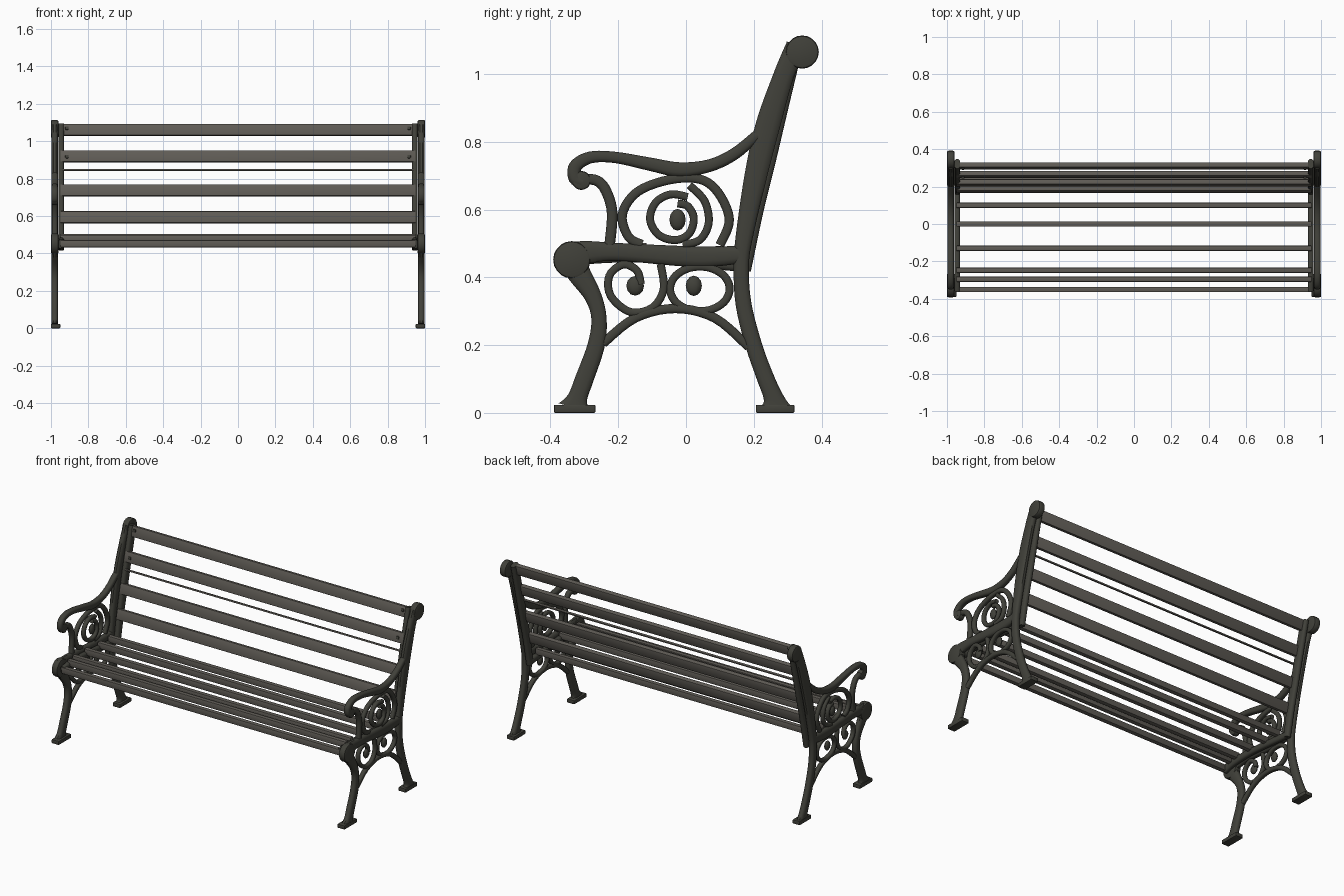
import bpy, bmesh, math
from mathutils import Matrix, Vector

if "Cube" in bpy.data.objects:
    bpy.data.objects.remove(bpy.data.objects["Cube"])


def material(name, rgb):
    m = bpy.data.materials.new(name)
    m.diffuse_color = (*rgb, 1)
    m.use_nodes = True
    m.node_tree.nodes["Principled BSDF"].inputs["Base Color"].default_value = m.diffuse_color
    return m


IRON = material("dark iron", (0.052, 0.052, 0.042))
WOOD = material("grey brown slat", (0.115, 0.106, 0.092))


def finish(name, bm, mat, mirror=True):
    bmesh.ops.recalc_face_normals(bm, faces=bm.faces)
    me = bpy.data.meshes.new(name)
    bm.to_mesh(me)
    bm.free()
    me.materials.append(mat)
    me.shade_smooth()
    me.set_sharp_from_angle(angle=math.radians(40))
    ob = bpy.data.objects.new(name, me)
    bpy.context.collection.objects.link(ob)
    if mirror:
        ob.modifiers.new("other end", 'MIRROR')
    return ob


def smooth_path(pts, closed, steps=5):
    """Catmull-Rom through (y, z, half width) points"""
    p = [Vector(q) for q in pts]
    n = len(p)
    out = []
    for i in range(n if closed else n - 1):
        if closed:
            a, b, c, d = (p[(i + k) % n] for k in (-1, 0, 1, 2))
        else:
            a, b, c, d = p[max(i - 1, 0)], p[i], p[i + 1], p[min(i + 2, n - 1)]
        for s in range(steps):
            t = s / steps
            out.append(0.5 * (2 * b + (c - a) * t + (2 * a - 5 * b + 4 * c - d) * t * t
                              + (3 * b - a - 3 * c + d) * t ** 3))
    if not closed:
        out.append(p[-1])
    return out


def sweep(name, pts, width=None, x=0.98, hx=0.018, closed=False, sides=12):
    """Rounded bar following a path in the side plane"""
    if width:
        pts = [(*q, width) for q in pts]
    path = smooth_path(pts, closed)
    n = len(path)
    bm = bmesh.new()
    rings = []
    for i, q in enumerate(path):
        if closed:
            t = path[(i + 1) % n] - path[i - 1]
        else:
            t = path[min(i + 1, n - 1)] - path[max(i - 1, 0)]
        t = Vector((t.x, t.y)).normalized()
        ring = []
        for k in range(sides):
            a = math.tau * (k + 0.5) / sides
            c, s = (math.copysign(abs(v) ** 0.7, v) for v in (math.cos(a), math.sin(a)))
            ring.append(bm.verts.new((x + hx * c, q.x - t.y * q.z * s, q.y + t.x * q.z * s)))
        rings.append(ring)
    for i in range(n if closed else n - 1):
        r, r2 = rings[i], rings[(i + 1) % n]
        for k in range(sides):
            j = (k + 1) % sides
            bm.faces.new((r[k], r[j], r2[j], r2[k]))
    if not closed:
        bm.faces.new(rings[0])
        bm.faces.new(rings[-1])
    return finish(name, bm, IRON)


def knob(name, y, z, r, x=0.98, hx=0.02):
    bm = bmesh.new()
    bmesh.ops.create_cone(bm, cap_ends=True, segments=20, radius1=r, radius2=r, depth=2 * hx,
                          matrix=Matrix.Translation((x, y, z)) @ Matrix.Rotation(math.pi / 2, 4, 'Y'))
    rim = [e for e in bm.edges if any(len(f.verts) > 4 for f in e.link_faces)]
    bmesh.ops.bevel(bm, geom=rim, offset=min(hx, r) * 0.4, segments=2, affect='EDGES', profile=0.5)
    return finish(name, bm, IRON)


def bud(name, y, z, ry, rz, hx=0.014):
    bm = bmesh.new()
    bmesh.ops.create_uvsphere(bm, u_segments=10, v_segments=6, radius=1,
                              matrix=Matrix.Translation((0.98, y, z)) @ Matrix.Diagonal((hx, ry, rz, 1)))
    return finish(name, bm, IRON)


def box(name, loc, size, mat, tilt=0.0, bevel=0.004, mirror=False):
    bm = bmesh.new()
    bmesh.ops.create_cube(bm, size=1, matrix=Matrix.Translation(loc)
                          @ Matrix.Rotation(tilt, 4, 'X') @ Matrix.Diagonal((*size, 1)))
    bmesh.ops.bevel(bm, geom=bm.edges[:], offset=bevel, segments=2, affect='EDGES', profile=0.5)
    return finish(name, bm, mat, mirror)


# Main cast frame: back post with rear leg, front leg, seat rail
sweep("back_post", [(0.263, 0.015, 0.05), (0.258, 0.045, 0.03), (0.232, 0.11, 0.026),
                    (0.2, 0.2, 0.025), (0.17, 0.32, 0.024), (0.163, 0.43, 0.023),
                    (0.172, 0.52, 0.026), (0.206, 0.7, 0.034), (0.242, 0.85, 0.037),
                    (0.29, 1.0, 0.031), (0.325, 1.075, 0.034)])
knob("post_knob", 0.343, 1.065, 0.049)
sweep("front_leg", [(-0.329, 0.015, 0.05), (-0.32, 0.045, 0.03), (-0.3, 0.1, 0.028),
                    (-0.265, 0.2, 0.026), (-0.257, 0.28, 0.023), (-0.275, 0.345, 0.026),
                    (-0.315, 0.41, 0.035), (-0.335, 0.45, 0.04)])
knob("front_knob", -0.337, 0.452, 0.055)
sweep("seat_rail", [(-0.35, 0.465, 0.04), (-0.29, 0.474, 0.034), (-0.2, 0.475, 0.027),
                    (0, 0.462, 0.031), (0.09, 0.462, 0.03), (0.17, 0.468, 0.026)])
for nm, y0, y1 in (("front_foot", -0.39, -0.267), ("rear_foot", 0.206, 0.32)):
    box(nm, (0.975, (y0 + y1) / 2, 0.012), (0.05, y1 - y0, 0.024), IRON, mirror=True)

# Armrest and its curved support
sweep("armrest", [(0.21, 0.82, 0.016), (0.144, 0.765, 0.018), (0.07, 0.73, 0.019),
                  (-0.018, 0.718, 0.022), (-0.106, 0.734, 0.02), (-0.209, 0.754, 0.017),
                  (-0.282, 0.754, 0.018), (-0.326, 0.728, 0.02), (-0.327, 0.692, 0.02),
                  (-0.306, 0.68, 0.016)])
knob("armrest_curl", -0.309, 0.686, 0.028, hx=0.017)
sweep("armrest_support", [(-0.3, 0.69), (-0.262, 0.685), (-0.236, 0.655),
                          (-0.218, 0.59), (-0.226, 0.49)], 0.016, hx=0.015)

# Ornamental scrolls
sweep("upper_scroll_outer", [(-0.13, 0.497), (-0.17, 0.52), (-0.188, 0.586), (-0.144, 0.652),
                             (-0.05, 0.688), (0.04, 0.69), (0.095, 0.65), (0.128, 0.57),
                             (0.10, 0.495)], 0.014, hx=0.013)
sweep("upper_scroll_inner", [(-0.01, 0.497), (0.04, 0.51), (0.067, 0.56), (0.055, 0.625),
                             (0.01, 0.672)], 0.012, hx=0.013)
sweep("upper_scroll_spiral", [(0.005, 0.637), (-0.045, 0.645), (-0.09, 0.62), (-0.106, 0.57),
                              (-0.08, 0.525), (-0.03, 0.51), (0.01, 0.53), (0.023, 0.575),
                              (0.005, 0.61), (-0.025, 0.618)], 0.012, hx=0.013)
bud("upper_scroll_bud", -0.025, 0.57, 0.024, 0.032)
sweep("lower_scroll", [(-0.075, 0.44), (-0.066, 0.365), (-0.1, 0.31), (-0.165, 0.298),
                       (-0.222, 0.345), (-0.226, 0.405), (-0.185, 0.438), (-0.145, 0.42),
                       (-0.133, 0.38)], 0.012, hx=0.013)
bud("lower_scroll_bud", -0.15, 0.375, 0.026, 0.029)
sweep("lower_ring", [(0.041 + 0.088 * math.cos(k * math.tau / 10),
                      0.366 + 0.066 * math.sin(k * math.tau / 10)) for k in range(10)],
      0.012, hx=0.013, closed=True)
bud("lower_ring_bud", 0.023, 0.375, 0.024, 0.03)
sweep("arch_brace", [(-0.245, 0.205), (-0.15, 0.28), (-0.032, 0.308), (0.085, 0.28),
                     (0.185, 0.195)], 0.014, hx=0.014)

# Inner brackets that carry the slats
sweep("inner_back_bracket", [(0.172, 0.42, 0.02), (0.205, 0.6, 0.025), (0.24, 0.75, 0.027),
                             (0.28, 0.92, 0.027), (0.322, 1.09, 0.026)], x=0.945, hx=0.016)
sweep("inner_seat_bracket", [(-0.355, 0.45, 0.026), (-0.28, 0.463, 0.024), (-0.13, 0.463, 0.02),
                             (0.05, 0.447, 0.02), (0.17, 0.435, 0.02)], x=0.945, hx=0.016)

# Back slats, leaning with the post, plus one thin rod
TILT = -0.23
for i, (y, z) in enumerate([(0.31, 1.06), (0.265, 0.918), (0.22, 0.737), (0.185, 0.593)]):
    box(f"back_slat_{i + 1}", (0, y, z), (1.9, 0.027, 0.063), WOOD, TILT)
box("back_thin_rod", (0, 0.243, 0.846), (1.9, 0.014, 0.009), WOOD, TILT, 0.002)

# Seat slats
for i, (y, z) in enumerate([(-0.35, 0.452), (-0.295, 0.478), (-0.247, 0.485),
                            (-0.13, 0.483), (0.0, 0.474), (0.1, 0.474)]):
    box(f"seat_slat_{i + 1}", (0, y, z), (1.9, 0.028, 0.038), WOOD)

# Bolt heads on the upper back slats
for i, (y, z) in enumerate([(0.297, 1.07), (0.25, 0.918)]):
    box(f"slat_bolt_{i + 1}", (0.915, y, z), (0.018, 0.012, 0.018), IRON, TILT, 0.004, True)
